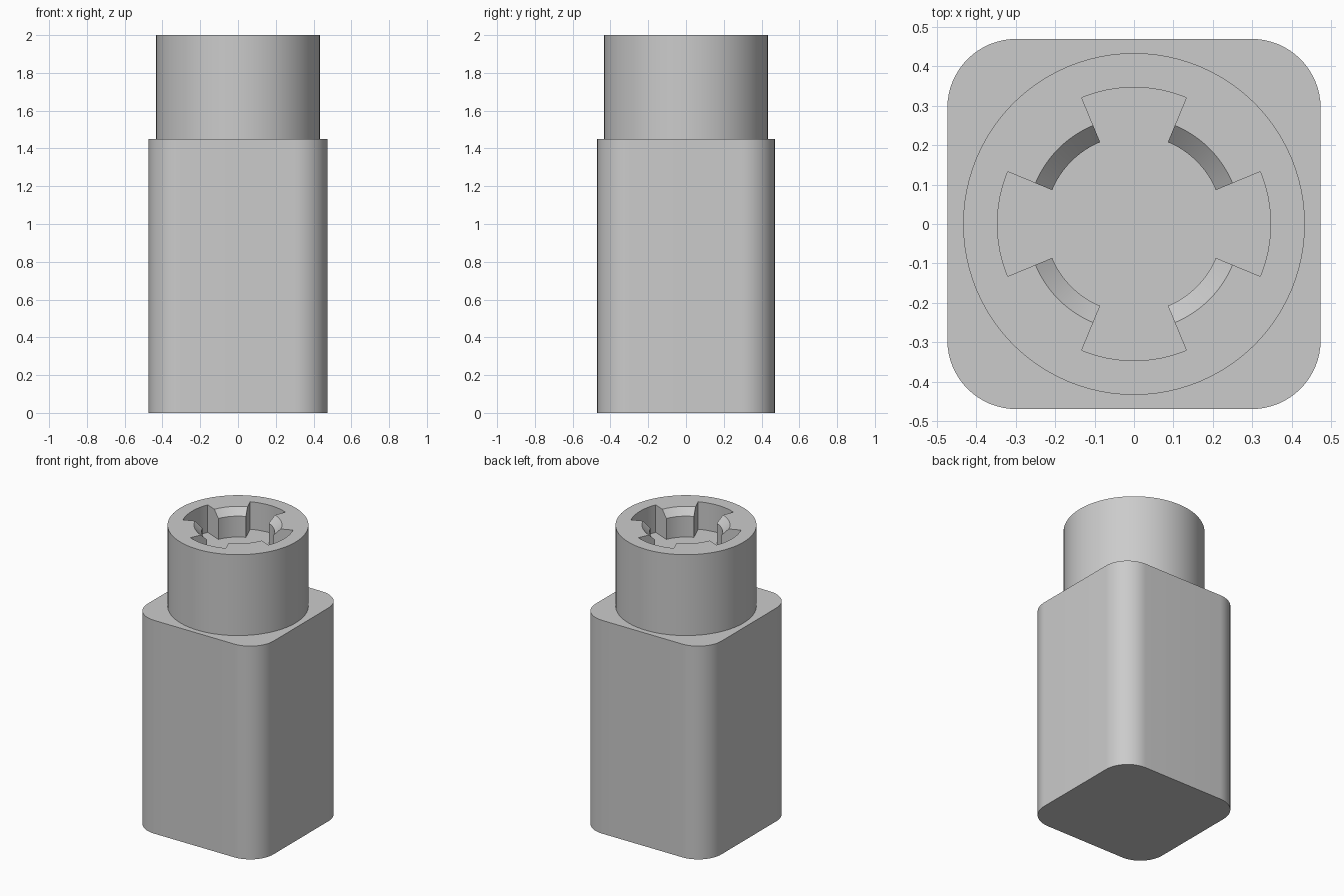
import bpy
import bmesh
from math import cos, sin, radians

cube = bpy.data.objects.get("Cube")
if cube:
    bpy.data.objects.remove(cube, do_unlink=True)

grey = bpy.data.materials.new("plain grey")
grey.use_nodes = True
COLOUR = (0.6, 0.6, 0.6, 1)
grey.diffuse_color = COLOUR
grey.node_tree.nodes["Principled BSDF"].inputs["Base Color"].default_value = COLOUR


def arc(radius, start, end, steps, cx=0, cy=0):
    """Points along a circular arc, angles in degrees."""
    angles = [radians(start + (end - start) * i / steps) for i in range(steps + 1)]
    return [(cx + radius * cos(a), cy + radius * sin(a)) for a in angles]


def loft(name, sections):
    """Solid through (outline, height) sections with equal point counts."""
    bm = bmesh.new()
    rings = [[bm.verts.new((x, y, z)) for x, y in pts] for pts, z in sections]
    n = len(rings[0])
    for low, high in zip(rings, rings[1:]):
        for i in range(n):
            j = (i + 1) % n
            bm.faces.new((low[i], low[j], high[j], high[i]))
    bm.faces.new(rings[0][::-1])
    bm.faces.new(rings[-1])
    mesh = bpy.data.meshes.new(name)
    bm.to_mesh(mesh)
    bm.free()
    mesh.materials.append(grey)
    obj = bpy.data.objects.new(name, mesh)
    bpy.context.collection.objects.link(obj)
    return obj


def circle(radius, steps=96):
    return arc(radius, 0, 360, steps)[:-1]


def select_only(obj):
    bpy.ops.object.select_all(action='DESELECT')
    obj.select_set(True)
    bpy.context.view_layer.objects.active = obj


def carve(target, cutter):
    """Cut one solid out of another and discard the cutter."""
    cutter.hide_render = True
    mod = target.modifiers.new("carve", 'BOOLEAN')
    mod.operation = 'DIFFERENCE'
    mod.solver = 'EXACT'
    mod.object = cutter
    select_only(target)
    bpy.ops.object.modifier_apply(modifier=mod.name)
    bpy.data.objects.remove(cutter, do_unlink=True)


HALF_X, HALF_Y, CORNER = 0.474, 0.47, 0.175
SHOULDER, TOP, FLOOR = 1.45, 2.0, 1.813

# Rounded square body
outline = []
for k, (sx, sy) in enumerate([(1, 1), (-1, 1), (-1, -1), (1, -1)]):
    outline += arc(CORNER, 90 * k, 90 * k + 90, 16,
                   sx * (HALF_X - CORNER), sy * (HALF_Y - CORNER))
body = loft("body", [(outline, 0), (outline, SHOULDER)])

# Round collar
collar = loft("collar", [(circle(0.434), SHOULDER), (circle(0.434), TOP)])

# Four radial slots
slots = []
for k in range(4):
    slots += arc(0.347, 90 * k - 22.5, 90 * k + 22.5, 12)
    slots += arc(0.2, 90 * k + 22.5, 90 * k + 67.5, 12)
slot_cutter = loft("slot_cutter", [(slots, FLOOR), (slots, TOP + 0.1)])

# Central bore, bevelled at the mouth
bore_cutter = loft("bore_cutter", [
    (circle(0.225), FLOOR), (circle(0.225), TOP - 0.045),
    (circle(0.271), TOP), (circle(0.271), TOP + 0.08)])

carve(collar, slot_cutter)
carve(collar, bore_cutter)

for part in (body, collar):
    select_only(part)
    bpy.ops.object.shade_smooth_by_angle(angle=radians(30))
